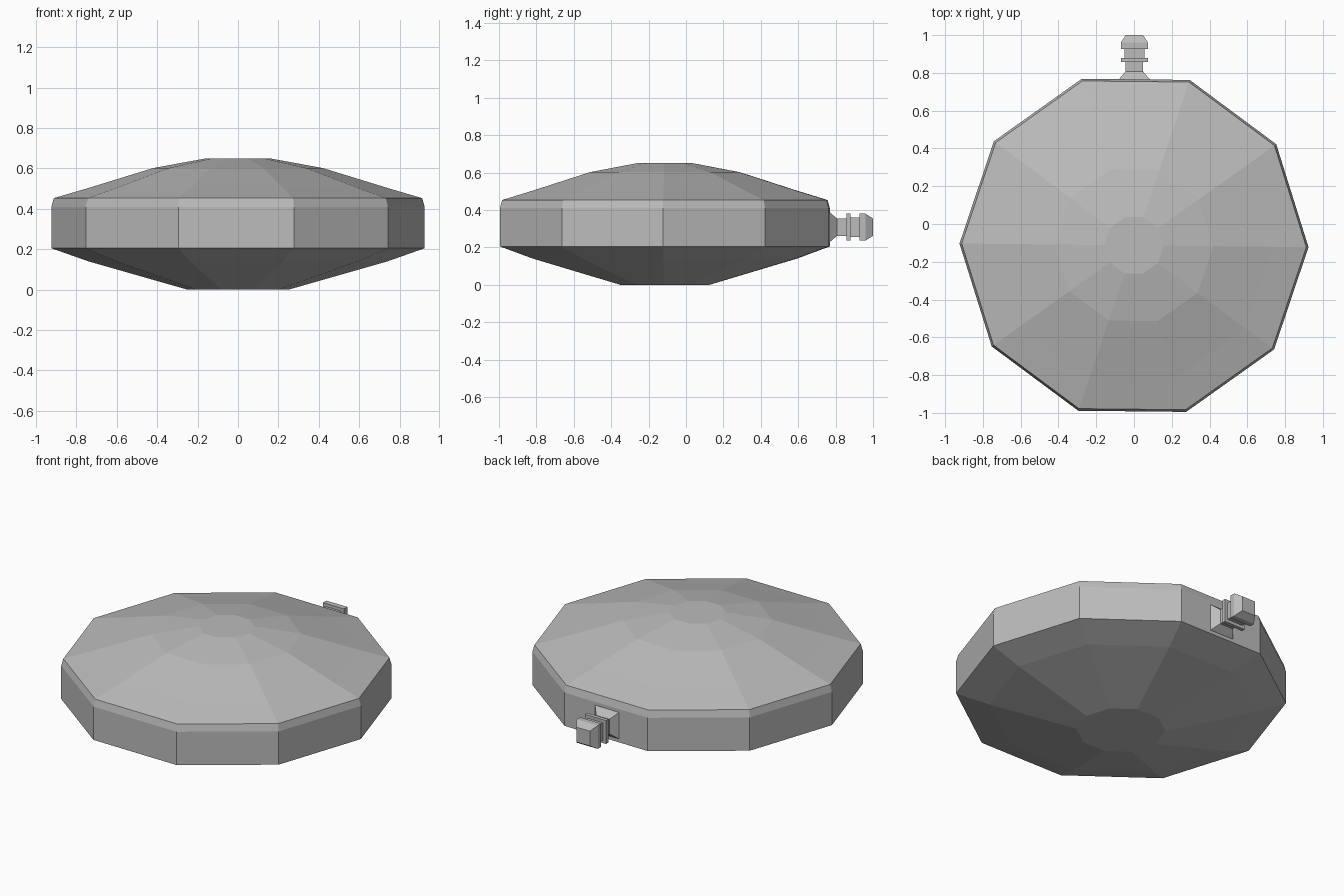
import bpy
import bmesh
from math import cos, sin, radians, tau, pi

cube = bpy.data.objects.get("Cube")
if cube:
    bpy.data.objects.remove(cube, do_unlink=True)

grey = bpy.data.materials.new("light grey")
grey.use_nodes = True
colour = (0.5, 0.5, 0.5, 1)
grey.diffuse_color = colour
grey.node_tree.nodes["Principled BSDF"].inputs["Base Color"].default_value = colour


def lathe(name, profile, sides, start, place):
    """Stack rings of (radius, height), bridge them and cap both ends."""
    bm = bmesh.new()
    rings = []
    for r, h in profile:
        angles = [start + tau * i / sides for i in range(sides)]
        rings.append([bm.verts.new(place(r * cos(a), r * sin(a), h)) for a in angles])
    for low, high in zip(rings, rings[1:]):
        for i in range(sides):
            j = (i + 1) % sides
            bm.faces.new((low[i], low[j], high[j], high[i]))
    bm.faces.new(rings[0])
    bm.faces.new(rings[-1])
    bmesh.ops.recalc_face_normals(bm, faces=bm.faces)
    mesh = bpy.data.meshes.new(name)
    bm.to_mesh(mesh)
    bm.free()
    mesh.materials.append(grey)
    obj = bpy.data.objects.new(name, mesh)
    bpy.context.collection.objects.link(obj)
    return obj


# Ten-sided domed body with a straight rim and a small bevel
body_profile = [(0.25, 0), (0.74, 0.14), (0.924, 0.205), (0.924, 0.41), (0.912, 0.453),
                (0.735, 0.505), (0.42, 0.602), (0.157, 0.65)]
lathe("body", body_profile, 10, radians(-0.6), lambda x, y, z: (x, y - 0.113, z))

# Square stepped plug on the back: (half width, distance along y)
plug_steps = [(0.082, 0.75), (0.082, 0.766), (0.046, 0.808), (0.046, 0.857), (0.072, 0.857),
              (0.072, 0.88), (0.053, 0.88), (0.053, 0.927), (0.072, 0.927), (0.072, 0.96),
              (0.046, 1.0)]
plug_profile = [(w * 2 ** 0.5, d) for w, d in plug_steps]
lathe("plug", plug_profile, 4, pi / 4, lambda x, y, d: (x + 0.002, d, y + 0.308))
